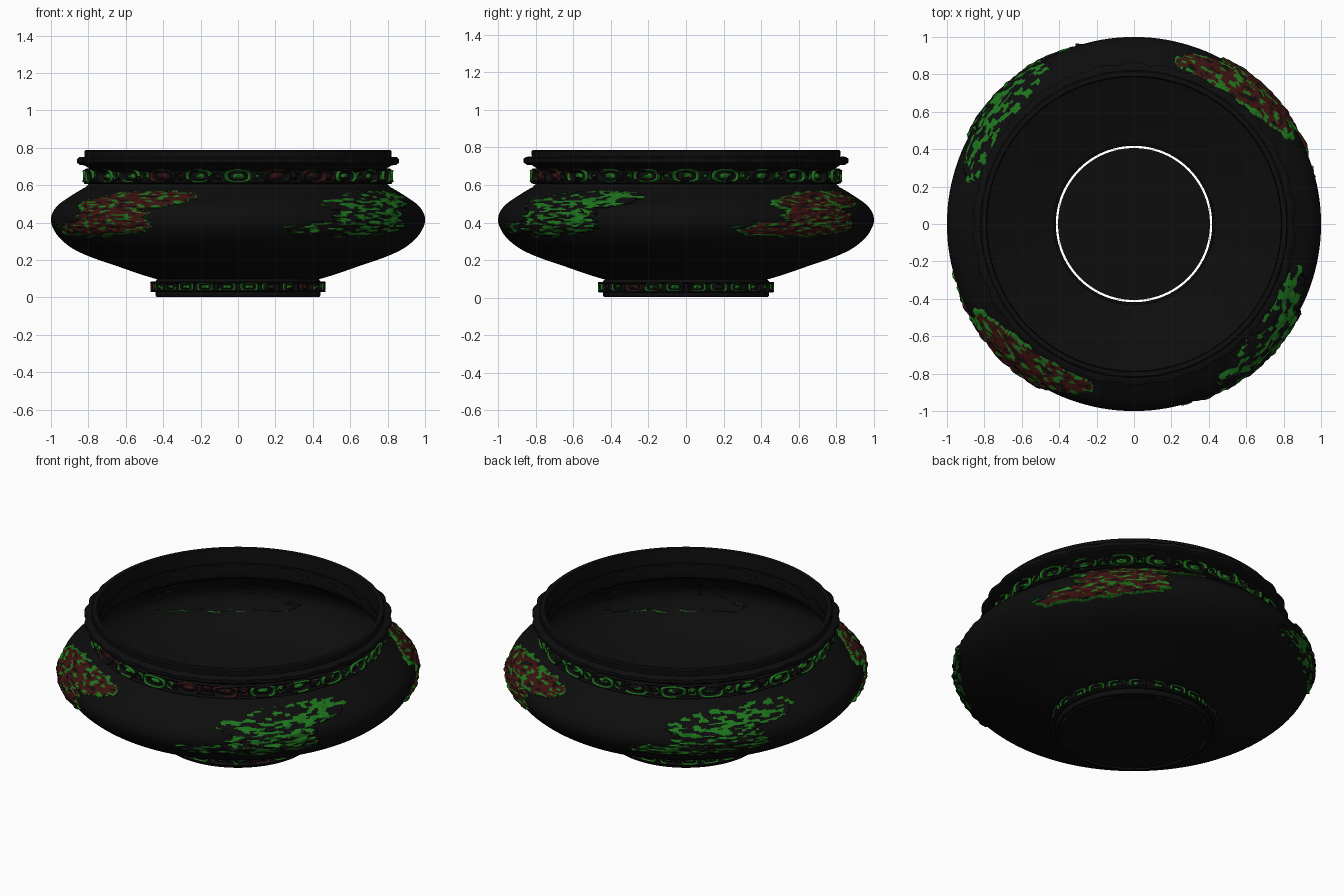
import bpy, bmesh, math
from mathutils import Vector, noise

if "Cube" in bpy.data.objects:
    bpy.data.objects.remove(bpy.data.objects["Cube"])

TAU = 2 * math.pi

def material(name, col):
    m = bpy.data.materials.new(name)
    m.diffuse_color = (*col, 1)
    m.use_nodes = True
    m.node_tree.nodes["Principled BSDF"].inputs["Base Color"].default_value = m.diffuse_color
    return m

MATS = [material("black_glaze", (0.004, 0.004, 0.004)),
        material("green_glaze", (0.012, 0.17, 0.012)),
        material("red_glaze", (0.045, 0.006, 0.005))]

def polar(r, a, z):
    return Vector((r * math.cos(a), r * math.sin(a), z))

def finish(bm, name, angle=40):
    bmesh.ops.remove_doubles(bm, verts=bm.verts, dist=1e-5)
    me = bpy.data.meshes.new(name)
    bm.to_mesh(me)
    bm.free()
    ob = bpy.data.objects.new(name, me)
    bpy.context.collection.objects.link(ob)
    for m in MATS:
        me.materials.append(m)
    bpy.ops.object.select_all(action='DESELECT')
    ob.select_set(True)
    bpy.context.view_layer.objects.active = ob
    bpy.ops.object.shade_smooth_by_angle(angle=math.radians(angle))
    return ob

def lathe(name, profile, n=144, wave=lambda a: 0.0, closed=False):
    """Turn an (r, z) profile round the z axis; wave changes the radius."""
    bm = bmesh.new()
    rings = [[bm.verts.new(polar(r + wave(i * TAU / n), i * TAU / n, z))
              for i in range(n)] for r, z in profile]
    if closed:
        rings.append(rings[0])
    for lo, hi in zip(rings, rings[1:]):
        for i in range(n):
            j = (i + 1) % n
            bm.faces.new((lo[i], lo[j], hi[j], hi[i]))
    return finish(bm, name)

# body: thin turned shell, with points rounded by a smooth curve through them
BODY = [(0.42, 0.095), (0.46, 0.105), (0.54, 0.13), (0.66, 0.172), (0.79, 0.217), (0.89, 0.265),
        (0.96, 0.325), (0.993, 0.38), (1.0, 0.42), (0.988, 0.46), (0.955, 0.50),
        (0.905, 0.535), (0.85, 0.57), (0.815, 0.59), (0.795, 0.61)]

def smooth_profile(pts, k=4):
    out = []
    for i in range(len(pts) - 1):
        p = [Vector(pts[max(0, min(len(pts) - 1, i + d))]) for d in (-1, 0, 1, 2)]
        for s in range(k):
            t = s / k
            out.append(0.5 * (2 * p[1] + (p[2] - p[0]) * t
                       + (2 * p[0] - 5 * p[1] + 4 * p[2] - p[3]) * t * t
                       + (3 * p[1] - p[0] - 3 * p[2] + p[3]) * t ** 3))
    return [tuple(v) for v in out] + [pts[-1]]

SHELL = smooth_profile(BODY)

def body_radius(z):
    for (r0, z0), (r1, z1) in zip(SHELL, SHELL[1:]):
        if z0 <= z <= z1:
            return r0 + (r1 - r0) * (z - z0) / (z1 - z0)
    return SHELL[-1][0]

lathe("bowl_body", SHELL)
lathe("neck", [(0.795, 0.605), (0.79, 0.64), (0.795, 0.69), (0.82, 0.705)])
lathe("rim", [(0.82, 0.735), (0.822, 0.78), (0.815, 0.787), (0.79, 0.787), (0.785, 0.70), (0.82, 0.70)])
lathe("scalloped_lip", [(0.80, 0.705), (0.835, 0.708), (0.85, 0.72), (0.85, 0.74), (0.838, 0.75), (0.80, 0.752)],
      n=240, wave=lambda a: 0.014 * abs(math.sin(a * 15)))

# foot ring and the loose floor disc just inside it
lathe("foot", [(0.418, 0.003), (0.435, 0.003), (0.442, 0.012), (0.442, 0.03), (0.452, 0.034),
               (0.452, 0.078), (0.442, 0.086), (0.43, 0.10)])
lathe("floor_disc", [(0.0005, 0.004), (0.406, 0.004)], n=96)

# thin mouldings edging the two bands
for name, r, z in (("band_moulding_upper", 0.808, 0.683), ("band_moulding_lower", 0.812, 0.612),
                   ("foot_moulding_upper", 0.458, 0.079), ("foot_moulding_lower", 0.458, 0.034)):
    lathe(name, [(r + 0.012 * math.cos(k * TAU / 8), z + 0.006 * math.sin(k * TAU / 8))
                 for k in range(8)], closed=True)

def medallion(bm, a0, z0, half_w, half_h, base, rise, tint, power=4):
    """Rounded oblong frame with a sunken middle and a low boss, wrapped on a cylinder."""
    steps = [(1.0, 0.0), (0.97, 0.7), (0.85, 1.0), (0.7, 0.8), (0.6, 0.3), (0.35, 0.4), (0.15, 0.75)]
    n, rings = 24, []
    for s, h in steps:
        ring = []
        for i in range(n):
            t = i * TAU / n
            c, d = math.cos(t), math.sin(t)
            q = (abs(c) ** power + abs(d) ** power) ** (-1 / power)
            ring.append(bm.verts.new(polar(base + rise * h, a0 + half_w * s * q * c, z0 + half_h * s * q * d)))
        rings.append(ring)
    for k, (lo, hi) in enumerate(zip(rings, rings[1:])):
        for i in range(n):
            f = bm.faces.new((lo[i], lo[(i + 1) % n], hi[(i + 1) % n], hi[i]))
            f.material_index = tint if k in (1, 2, 5) and noise.noise(f.calc_center_median() * 14) > -0.12 else 0
    bm.faces.new(rings[-1]).material_index = tint

def tint_at(a):
    """Red lies on two opposite diagonals, green elsewhere."""
    return 2 if noise.noise(polar(1.7, a, 3.1)) > 0.27 else 1

# neck band: long medallions alternating with small studs
bm = bmesh.new()
for i in range(24):
    a = i * TAU / 24
    medallion(bm, a, 0.648, math.radians(5.4), 0.036, 0.79, 0.042, tint_at(a), 3)
    medallion(bm, a + TAU / 48, 0.648, math.radians(1.9), 0.022, 0.79, 0.034, tint_at(a), 2)
finish(bm, "neck_medallions")

# foot band: low oblong panels
bm = bmesh.new()
for i in range(24):
    a = (i + 0.5) * TAU / 24
    medallion(bm, a, 0.057, math.radians(6.4), 0.022, 0.446, 0.022, tint_at(a + 2), 6)
finish(bm, "foot_panels")

def relief_mask(u, z):
    """Stepped scroll: upper limb swings one way, lower limb the other."""
    upper = 1 - ((u - 7) / 23) ** 2 - ((z - 0.515 - 0.0008 * (u - 7)) / 0.052) ** 2
    lower = 1 - ((u + 6) / 23) ** 2 - ((z - 0.375 - 0.0004 * u) / 0.046) ** 2
    link = 1 - ((u - 1) / 15) ** 2 - ((z - 0.44) / 0.055) ** 2
    return max(upper, lower, link) + 0.4 * noise.noise(Vector((u * 0.22, z * 50, 2.0)))

def relief(name, centre, red):
    bm, nu, nz = bmesh.new(), 110, 56
    grid = {}
    for i in range(nu + 1):
        for j in range(nz + 1):
            u, z = -31 + 62 * i / nu, 0.315 + 0.265 * j / nz
            m = relief_mask(u, z)
            cell = noise.noise(Vector((u * 0.4, z * 55, centre)))
            h = -0.004 if m < 0 else 0.012 + 0.012 * cell + 0.006 * min(m, 1)
            grid[i, j] = (bm.verts.new(polar(body_radius(z) + h, centre + math.radians(u), z)), m, cell, u, z)
    for i in range(nu):
        for j in range(nz):
            q = [grid[i, j], grid[i + 1, j], grid[i + 1, j + 1], grid[i, j + 1]]
            if max(v[1] for v in q) < 0:
                continue
            f = bm.faces.new([v[0] for v in q])
            _, m, cell, u, z = q[0]
            streak = noise.noise(Vector((u * 0.3, z * 90, centre + 9)))
            if red:
                f.material_index = 1 if streak > 0.22 or m < 0.08 else (2 if streak > -0.3 else 0)
            else:
                f.material_index = 1 if streak > 0.08 else 0
    bmesh.ops.delete(bm, geom=[v for v in bm.verts if not v.link_faces], context='VERTS')
    finish(bm, name, 50)

# four carved scrolls on the diagonals of the body
for k, name in enumerate(("back_right", "back_left", "front_left", "front_right")):
    relief("carved_scroll_" + name, math.radians(45 + 90 * k), k % 2 == 0)
